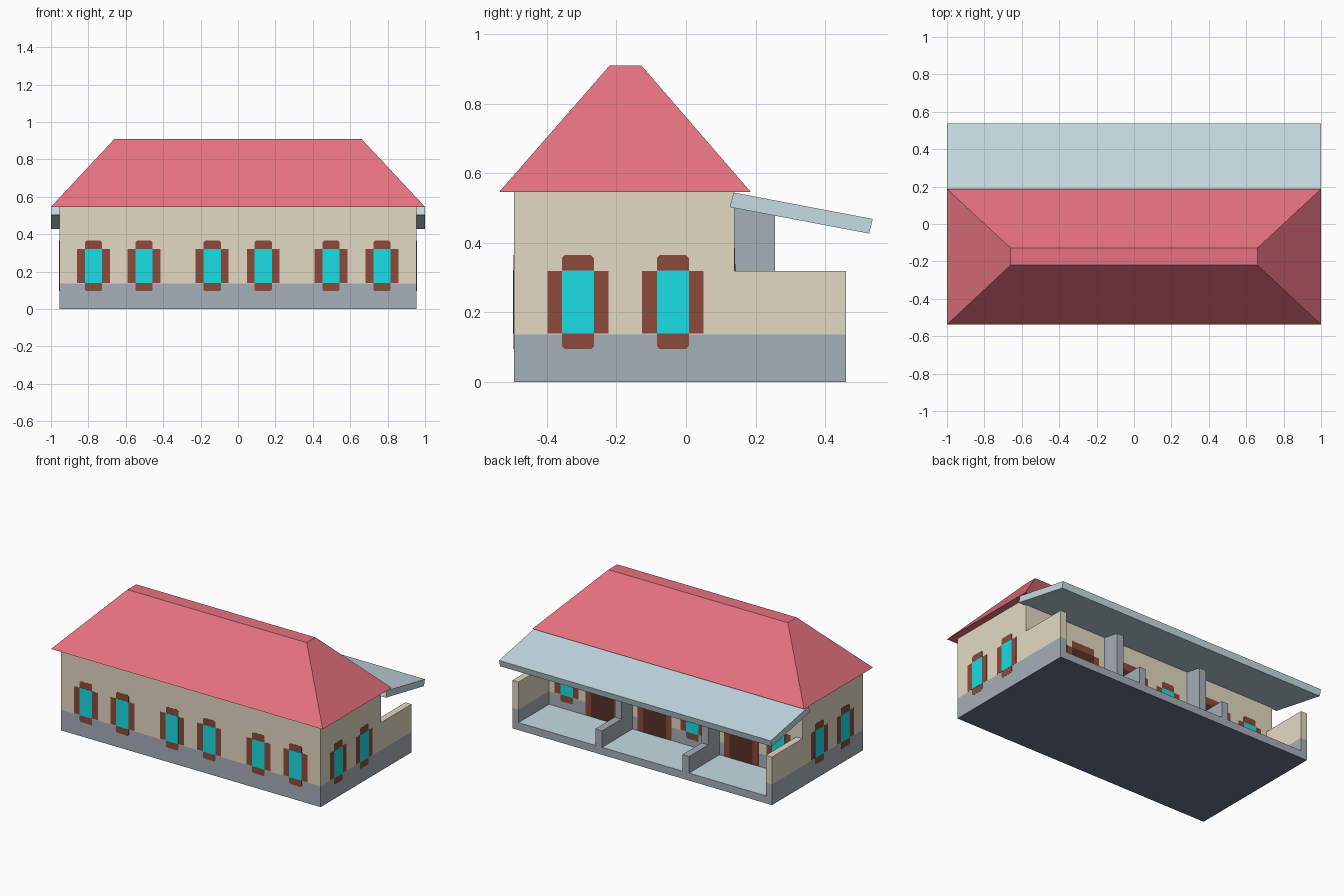
import bpy, bmesh

if "Cube" in bpy.data.objects:
    bpy.data.objects.remove(bpy.data.objects["Cube"])


def material(name, r, g, b):
    lin = [((c / 255 + 0.055) / 1.055) ** 2.4 for c in (r, g, b)]
    m = bpy.data.materials.new(name)
    m.diffuse_color = (*lin, 1)
    m.use_nodes = True
    m.node_tree.nodes["Principled BSDF"].inputs["Base Color"].default_value = m.diffuse_color
    return m


ROOF = material("roof red", 230, 114, 128)
WALL = material("wall beige", 228, 218, 196)
STONE = material("plinth grey", 165, 175, 184)
PALE = material("pale blue", 197, 220, 228)
GLASS = material("window cyan", 26, 220, 229)
FRAME = material("frame brown", 140, 75, 59)
DOOR = material("door dark brown", 88, 49, 40)
UNDER = material("underside slate", 105, 114, 138)

X, Y0, Y1, Y2 = 0.955, -0.495, 0.14, 0.46   # half width, front, back wall, porch edge
BAND, FLOOR = 0.137, 0.05


def prism(name, bottom, top, mats, rule=None, cut=None):
    """Solid between two matching outlines, optionally cut at a height."""
    bm = bmesh.new()
    a = [bm.verts.new(p) for p in bottom]
    b = [bm.verts.new(p) for p in top]
    n = len(a)
    bm.faces.new(a)
    bm.faces.new(b)
    for i in range(n):
        bm.faces.new((a[i], a[(i + 1) % n], b[(i + 1) % n], b[i]))
    bmesh.ops.recalc_face_normals(bm, faces=bm.faces)
    if cut:
        bmesh.ops.bisect_plane(bm, geom=bm.verts[:] + bm.edges[:] + bm.faces[:],
                               plane_co=(0, 0, cut), plane_no=(0, 0, 1))
    if rule:
        for f in bm.faces:
            f.normal_update()
            f.material_index = rule(f)
    me = bpy.data.meshes.new(name)
    bm.to_mesh(me)
    bm.free()
    for m in mats:
        me.materials.append(m)
    ob = bpy.data.objects.new(name, me)
    bpy.context.collection.objects.link(ob)
    return ob


def rect(x0, x1, y0, y1, z):
    return [(x0, y0, z), (x1, y0, z), (x1, y1, z), (x0, y1, z)]


def box(name, x0, x1, y0, y1, z0, z1, mats, **kw):
    return prism(name, rect(x0, x1, y0, y1, z0), rect(x0, x1, y0, y1, z1), mats, **kw)


def side_profile(name, x0, x1, yz, mat):
    return prism(name, [(x0, y, z) for y, z in yz], [(x1, y, z) for y, z in yz], [mat])


def band_rule(f):
    """Slate underneath, grey below the band, beige above."""
    if f.normal.z < -0.5:
        return 2
    return int(f.calc_center_median().z > BAND)


# Main block and porch end walls
banded = dict(rule=band_rule, cut=BAND)
box("house_body", -X, X, Y0, Y1, 0, 0.546, [STONE, WALL, UNDER], **banded)
for s, side in ((-1, "left"), (1, "right")):
    xs = sorted((s * X, s * (X - 0.045)))
    box("porch_end_wall_" + side, *xs, Y1, Y2, 0, 0.32, [STONE, WALL, UNDER], **banded)

# Porch floor: pale top, grey edge
box("porch_floor", -X + 0.045, X - 0.045, Y1, Y2, 0, FLOOR, [STONE, PALE, UNDER],
    rule=lambda f: 1 if f.normal.z > 0.5 else 2 if f.normal.z < -0.5 else 0)

# Porch dividers: tall pier against the wall, low wall to the edge
for s, side in ((-1, "left"), (1, "right")):
    side_profile("porch_divider_" + side, s * 0.32 - 0.025, s * 0.32 + 0.025,
                 [(Y1, FLOOR), (Y2, FLOOR), (Y2, 0.16), (0.256, 0.16),
                  (0.256, 0.482), (Y1, 0.504)], STONE)

# Hipped roof with a flat ridge
prism("main_roof", rect(-1, 1, -0.538, 0.187, 0.546),
      rect(-0.66, 0.66, -0.22, -0.128, 0.91), [ROOF])

# Sloping porch roof slab
side_profile("porch_roof", -1, 1, [(0.137, 0.545), (0.126, 0.503),
                                   (0.527, 0.427), (0.537, 0.469)], PALE)

# Thin plates on a wall
PLACE = {
    "front": lambda u, z, d: (u, Y0 - d, z),
    "back": lambda u, z, d: (u, Y1 + d, z),
    "left": lambda u, z, d: (-X - d, u, z),
    "right": lambda u, z, d: (X + d, u, z),
}


def plate(name, wall, outline, depth, mat):
    p = PLACE[wall]
    prism(name, [p(u, z, 0) for u, z in outline], [p(u, z, depth) for u, z in outline], [mat])


def pane(u, w, z0, z1):
    return [(u - w, z0), (u + w, z0), (u + w, z1), (u - w, z1)]


def stepped(u, w, cw, z0, z1, top, low):
    """Frame outline: wide middle, narrower cap and sill with clipped corners."""
    c = 0.008
    half = [(cw - c, low), (cw, low + c), (cw, z0), (w, z0), (w, z1),
            (cw, z1), (cw, top - c), (cw - c, top)]
    return [(u + a, z) for a, z in half] + [(u - a, z) for a, z in reversed(half)]


def window(wall, u, i):
    plate(f"window_frame_{wall}_{i}", wall, stepped(u, 0.088, 0.046, 0.14, 0.32, 0.365, 0.095),
          0.001, FRAME)
    plate(f"window_glass_{wall}_{i}", wall, pane(u, 0.046, 0.139, 0.321), 0.002, GLASS)


def door(wall, u, i):
    w, cw = 0.125, 0.085
    outline = [(u - w, FLOOR), (u + w, FLOOR), (u + w, 0.34), (u + cw, 0.34),
               (u + cw, 0.385), (u - cw, 0.385), (u - cw, 0.34), (u - w, 0.34)]
    plate(f"door_frame_{wall}_{i}", wall, outline, 0.001, FRAME)
    plate(f"door_leaf_{wall}_{i}", wall, pane(u, cw, FLOOR, 0.34), 0.002, DOOR)


# Windows and doors
for i, u in enumerate((-0.773, -0.503, -0.138, 0.135, 0.497, 0.77)):
    window("front", u, i)
for wall in ("left", "right"):
    for i, u in enumerate((-0.311, -0.038)):
        window(wall, u, i)
for i, u in enumerate((-0.78, -0.145, 0.78)):
    window("back", u, i)
for i, u in enumerate((-0.505, 0.133, 0.515)):
    door("back", u, i)
